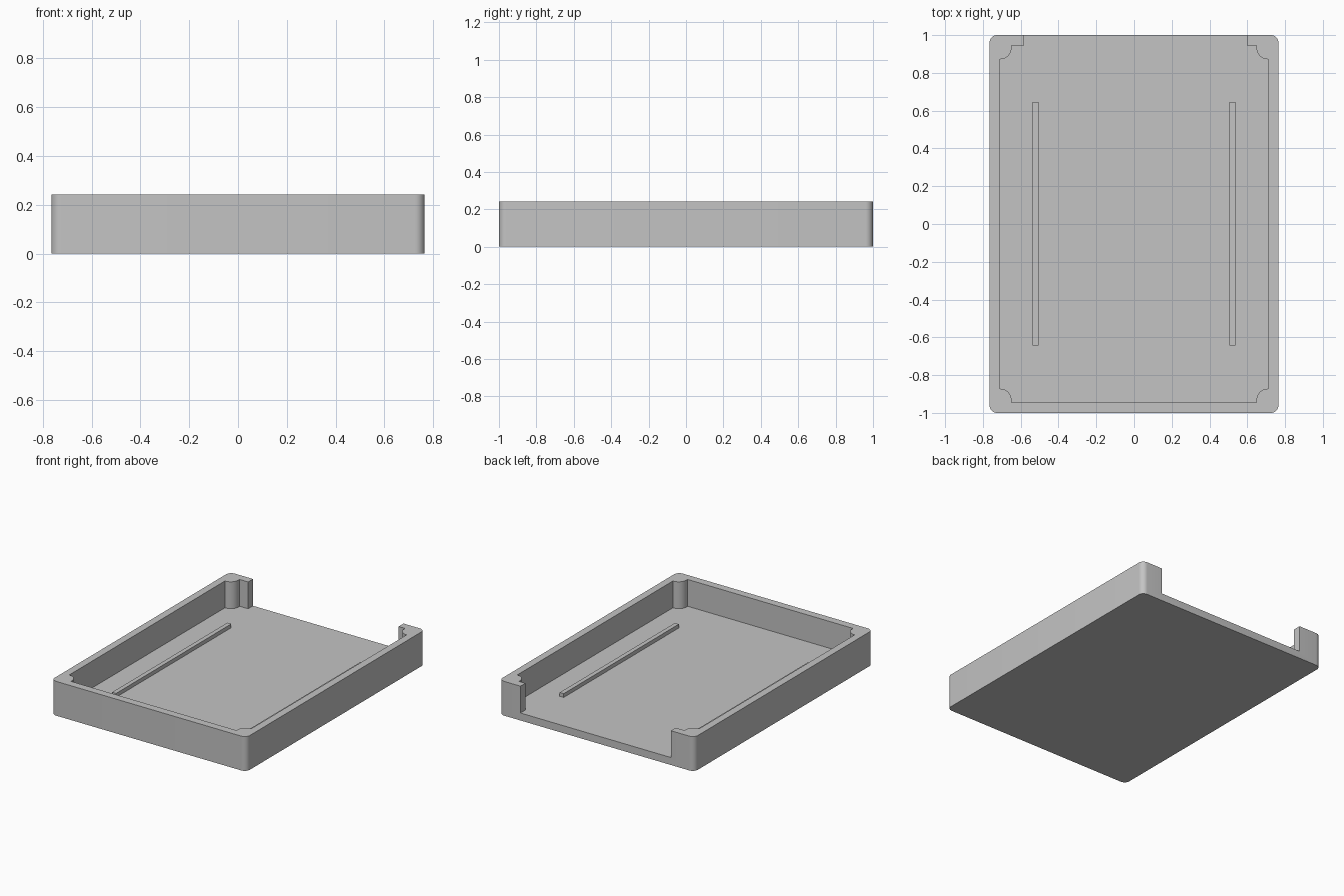
import bpy
import bmesh
from math import sin, cos, pi, radians

if "Cube" in bpy.data.objects:
    bpy.data.objects.remove(bpy.data.objects["Cube"], do_unlink=True)

HALF_X, HALF_Y, HEIGHT = 0.765, 1.0, 0.243
WALL, FLOOR = 0.055, 0.053
CORNER, POST = 0.04, 0.06
IN_X, IN_Y = HALF_X - WALL + 0.003, HALF_Y - WALL

grey = bpy.data.materials.new("light grey plastic")
grey.use_nodes = True
colour = (0.55, 0.55, 0.55, 1)
grey.diffuse_color = colour
grey.node_tree.nodes["Principled BSDF"].inputs["Base Color"].default_value = colour


def prism(name, outline, z0, z1):
    """Extrude a flat outline from z0 to z1."""
    bm = bmesh.new()
    face = bm.faces.new([bm.verts.new((x, y, z0)) for x, y in outline])
    top = bmesh.ops.extrude_face_region(bm, geom=[face])["geom"]
    verts = [v for v in top if isinstance(v, bmesh.types.BMVert)]
    bmesh.ops.translate(bm, verts=verts, vec=(0, 0, z1 - z0))
    bmesh.ops.recalc_face_normals(bm, faces=bm.faces)
    mesh = bpy.data.meshes.new(name)
    bm.to_mesh(mesh)
    bm.free()
    mesh.materials.append(grey)
    obj = bpy.data.objects.new(name, mesh)
    bpy.context.collection.objects.link(obj)
    return obj


def rounded_rectangle(hx, hy, r, steps=8):
    points = []
    for quarter, (sx, sy) in enumerate([(1, 1), (-1, 1), (-1, -1), (1, -1)]):
        for i in range(steps + 1):
            a = (quarter + i / steps) * pi / 2
            points.append((sx * (hx - r) + r * cos(a), sy * (hy - r) + r * sin(a)))
    return points


def post_outline(sx, sy, steps=12):
    """Rounded screw post in a corner, from the end wall to the side wall."""
    cx, cy = IN_X - 0.004, IN_Y - 0.013
    points = [(cx - POST, IN_Y)]
    for i in range(steps + 1):
        a = i / steps * pi / 2
        points.append((cx - POST * cos(a), cy - POST * sin(a)))
    points.append((IN_X, cy - POST))
    return [(sx * x, sy * y) for x, y in points]


# Tray body with its cavity, corner posts and open back
tray = prism("tray_body", rounded_rectangle(HALF_X, HALF_Y, CORNER), 0, HEIGHT)
opening = [(0.598, IN_Y), (0.598, HALF_Y + 0.1), (-0.582, HALF_Y + 0.1), (-0.582, IN_Y)]
cavity_outline = (post_outline(1, -1) + post_outline(1, 1)[::-1] + opening
                  + post_outline(-1, 1) + post_outline(-1, -1)[::-1])
cavity = prism("cavity_cutter", cavity_outline, FLOOR, HEIGHT + 0.1)
cavity.hide_render = True

cut = tray.modifiers.new("cavity", "BOOLEAN")
cut.operation = "DIFFERENCE"
cut.solver = "EXACT"
cut.object = cavity
bpy.context.view_layer.objects.active = tray
tray.select_set(True)
bpy.ops.object.modifier_apply(modifier=cut.name)
bpy.data.objects.remove(cavity, do_unlink=True)
bpy.ops.object.shade_smooth_by_angle(angle=radians(30))

# Two long rails on the floor
for side, name in ((1, "left_rail"), (-1, "right_rail")):
    x0, x1 = side * 0.506, side * 0.537
    prism(name, [(x0, -0.643), (x1, -0.643), (x1, 0.647), (x0, 0.647)],
          FLOOR - 0.01, FLOOR + 0.027)
